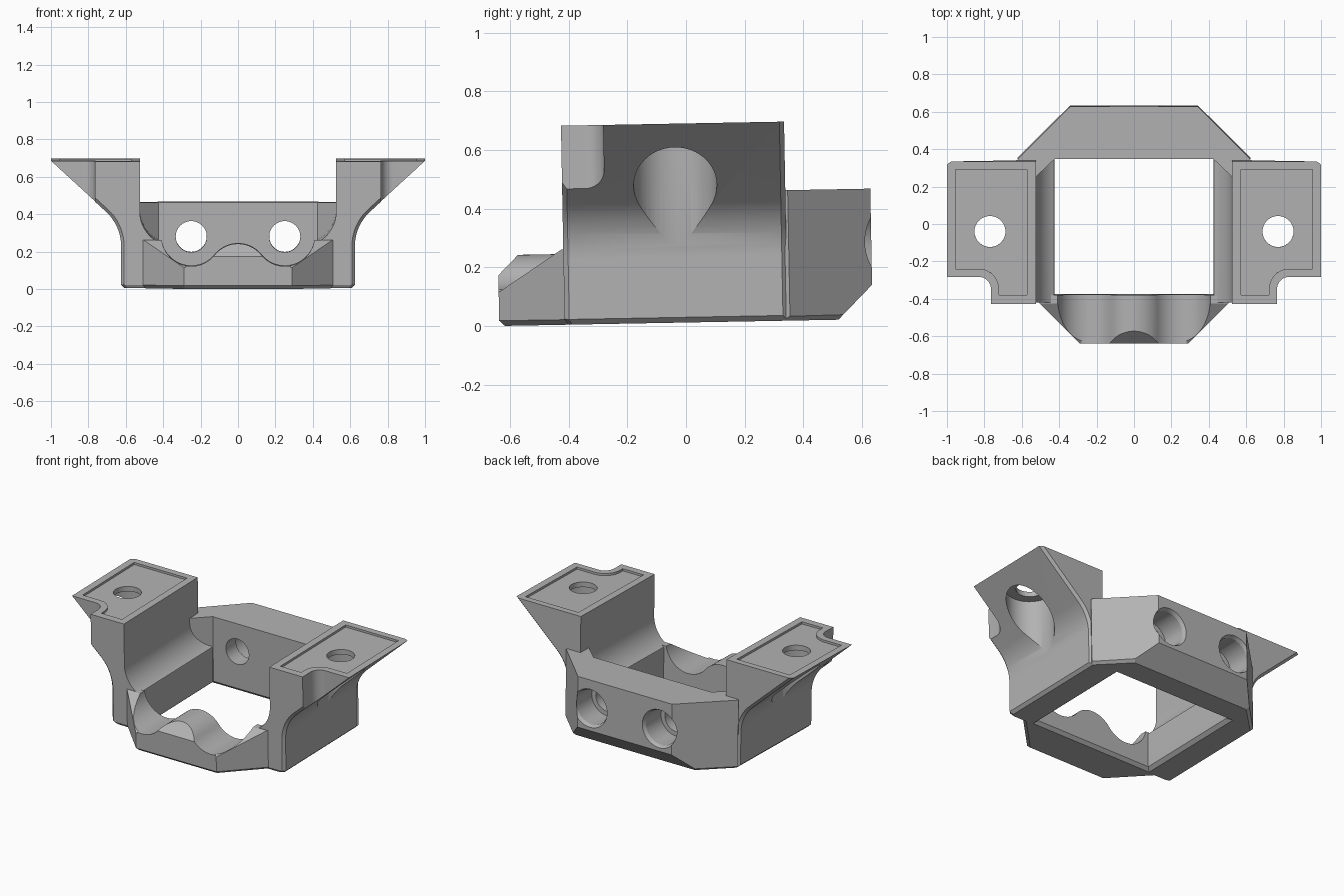
import bpy
import bmesh
from math import sin, cos, radians, hypot, atan2, degrees
from mathutils import Matrix, Vector

if "Cube" in bpy.data.objects:
    bpy.data.objects.remove(bpy.data.objects["Cube"])

AXES = {"x": lambda u, v, t: (t, u, v),
        "y": lambda u, v, t: (u, t, v),
        "z": lambda u, v, t: (u, v, t)}


def arc(cx, cy, r, a0, a1, n=16):
    """Points along an arc, angles in degrees."""
    return [(cx + r * cos(radians(a0 + (a1 - a0) * i / n)),
             cy + r * sin(radians(a0 + (a1 - a0) * i / n))) for i in range(n + 1)]


def circle(cx, cy, r, n=48):
    return arc(cx, cy, r, 0, 360, n)[:-1]


def flip(pts, s):
    return [(s * u, v) for u, v in pts]


def both(half):
    """Close a right-hand outline with its mirror image."""
    return half + [(-u, v) for u, v in reversed(half)]


def prism(name, pts, a, b, axis="z", sa=1, sb=1, centre=(0, 0)):
    """Extrude an outline from a to b, scaling each end about a centre."""
    bm = bmesh.new()
    rings = []
    for t, s in ((a, sa), (b, sb)):
        rings.append([bm.verts.new(AXES[axis](centre[0] + (u - centre[0]) * s,
                                              centre[1] + (v - centre[1]) * s, t))
                      for u, v in pts])
    lo, hi = rings
    bm.faces.new(lo)
    bm.faces.new(hi)
    n = len(pts)
    for i in range(n):
        j = (i + 1) % n
        bm.faces.new((lo[i], lo[j], hi[j], hi[i]))
    bmesh.ops.recalc_face_normals(bm, faces=bm.faces)
    mesh = bpy.data.meshes.new(name)
    bm.to_mesh(mesh)
    bm.free()
    obj = bpy.data.objects.new(name, mesh)
    bpy.context.scene.collection.objects.link(obj)
    return obj


def combine(target, tool, op):
    """Apply one boolean and remove the tool."""
    tool.hide_render = True
    mod = target.modifiers.new("cut", "BOOLEAN")
    mod.operation = op
    mod.solver = "EXACT"
    mod.object = tool
    bpy.context.view_layer.update()
    graph = bpy.context.evaluated_depsgraph_get()
    mesh = bpy.data.meshes.new_from_object(target.evaluated_get(graph))
    target.modifiers.clear()
    target.data = mesh
    bpy.data.objects.remove(tool)


TOP = 0.679
FRONT, BACK = -0.414, 0.347

# Front wall and back wall
body = prism("bracket_body", both([(0.29, -0.637), (0.513, -0.41), (0.45, -0.375)]), 0, 0.257)
back_wall = prism("back_wall", both([(0.34, 0.637), (0.622, 0.355), (0.60, 0.32),
                                     (0.535, 0.25), (0.525, 0.26), (0.425, 0.355)]), 0, 0.445)

# Side legs flaring out into flat mounting flanges
outer = [(0.625, 0)] + arc(0.875, 0.225, 0.25, 180, 132.6) + [(1.0, TOP)]
inner = [(0.525, TOP)] + arc(0.34, 0.41, 0.185, 0, -62) + [(0.425, 0.24), (0.425, 0)]
for s in (1, -1):
    leg = prism("leg", flip(outer + inner, s), FRONT, BACK, "y")
    bm = bmesh.new()
    bm.from_mesh(leg.data)
    rim = [e for e in bm.edges
           if abs(e.verts[0].co.y - e.verts[1].co.y) < 0.001
           and all(abs(v.co.x) > 0.62 for v in e.verts)]
    bmesh.ops.bevel(bm, geom=rim, offset=0.016, segments=1, affect="EDGES")
    bm.to_mesh(leg.data)
    bm.free()
    combine(body, leg, "UNION")
combine(body, back_wall, "UNION")

# Bevel round the underside, from a footprint that widens upward
footprint = both([(0.29, -0.637), (0.51, -0.414), (0.605, -0.414), (0.625, -0.4),
                  (0.625, 0.357), (0.34, 0.637)])
combine(body, prism("footprint", footprint, 0, 0.9, sa=0.97, sb=2.47), "INTERSECT")

cuts = []

# Bevelled lower edge of the central opening
opening = both([(0.425, -0.375), (0.425, 0.355)])
cuts.append(prism("opening_bevel", opening, -0.01, 0.02, sa=1.08, centre=(0, -0.01)))

# Twin cradles in the front wall with a rounded hump between them
cx, cz, r = 0.25, 0.282, 0.16
hz = 0.08
hump_r = hypot(cx, cz - hz) - r
turn = degrees(atan2(cz - hz, cx))
half = [(cx + r, 0.4)] + arc(cx, cz, r, 0, turn - 180, 28) + arc(0, hz, hump_r, turn, 90, 12)[1:-1]
cradle = half + [(0, hz + hump_r)] + [(-u, v) for u, v in reversed(half)]
cuts.append(prism("cradle", cradle, -0.7, -0.3, "y"))

# Sloped front edges of the hump and the outer shoulders
cuts.append(prism("hump_slope", [(-0.56, 0.25), (-0.66, 0.15), (-0.66, 0.3), (-0.56, 0.3)],
                  -0.2, 0.2, "x"))
for s in (1, -1):
    cuts.append(prism("shoulder_slope", [(-0.42, 0.257), (-0.66, 0.1), (-0.66, 0.3), (-0.42, 0.3)],
                      s * 0.28, s * 0.6, "x"))

# Long sloped lower edge of the back wall
cuts.append(prism("back_slope", [(0.50, -0.02), (0.68, 0.16), (0.68, -0.02)], -0.8, 0.8, "x"))

for s in (1, -1):
    # Back wall screw holes, counterbored from behind
    hole = (s * 0.25, 0.262)
    cuts.append(prism("screw_hole", circle(*hole, 0.083), 0.3, 0.7, "y"))
    cuts.append(prism("screw_head", circle(*hole, 0.112), 0.46, 0.7, "y"))
    cuts.append(prism("screw_rim", circle(*hole, 0.127), 0.615, 0.645, "y", sa=0.88, centre=hole))

    # Flange corner notch, shallow recess and bolt hole
    notch = [(0.765, -0.5)] + arc(0.83, -0.335, 0.065, 180, 90, 10) + [(1.1, -0.27), (1.1, -0.5)]
    cuts.append(prism("corner_notch", flip(notch, s), 0.3, 0.75))
    recess = ([(0.572, 0.305), (0.572, -0.367), (0.722, -0.367)]
              + arc(0.83, -0.335, 0.108, 180, 90, 10) + [(0.954, -0.227), (0.954, 0.305)])
    cuts.append(prism("flange_recess", flip(recess, s), TOP - 0.014, 0.75))
    cuts.append(prism("bolt_hole", circle(s * 0.77, -0.028, 0.083), 0.3, 0.75))
    cuts.append(prism("bolt_head", circle(s * 0.77, -0.028, 0.142), 0.1, 0.632))

for tool in cuts:
    combine(body, tool, "DIFFERENCE")

# Slight backward lean, resting on the front lower edge
body.data.transform(Matrix.Rotation(0.0185, 4, "X"))
low = min(v.co.z for v in body.data.vertices)
body.data.transform(Matrix.Translation(Vector((0, 0, -low))))

# Plain grey finish
grey = bpy.data.materials.new("plain_grey")
grey.use_nodes = True
colour = (0.45, 0.45, 0.45, 1)
grey.diffuse_color = colour
grey.node_tree.nodes["Principled BSDF"].inputs["Base Color"].default_value = colour
body.data.materials.clear()
body.data.materials.append(grey)
for poly in body.data.polygons:
    poly.material_index = 0

bpy.ops.object.select_all(action="DESELECT")
body.select_set(True)
bpy.context.view_layer.objects.active = body
bpy.ops.object.shade_smooth_by_angle(angle=radians(25))
